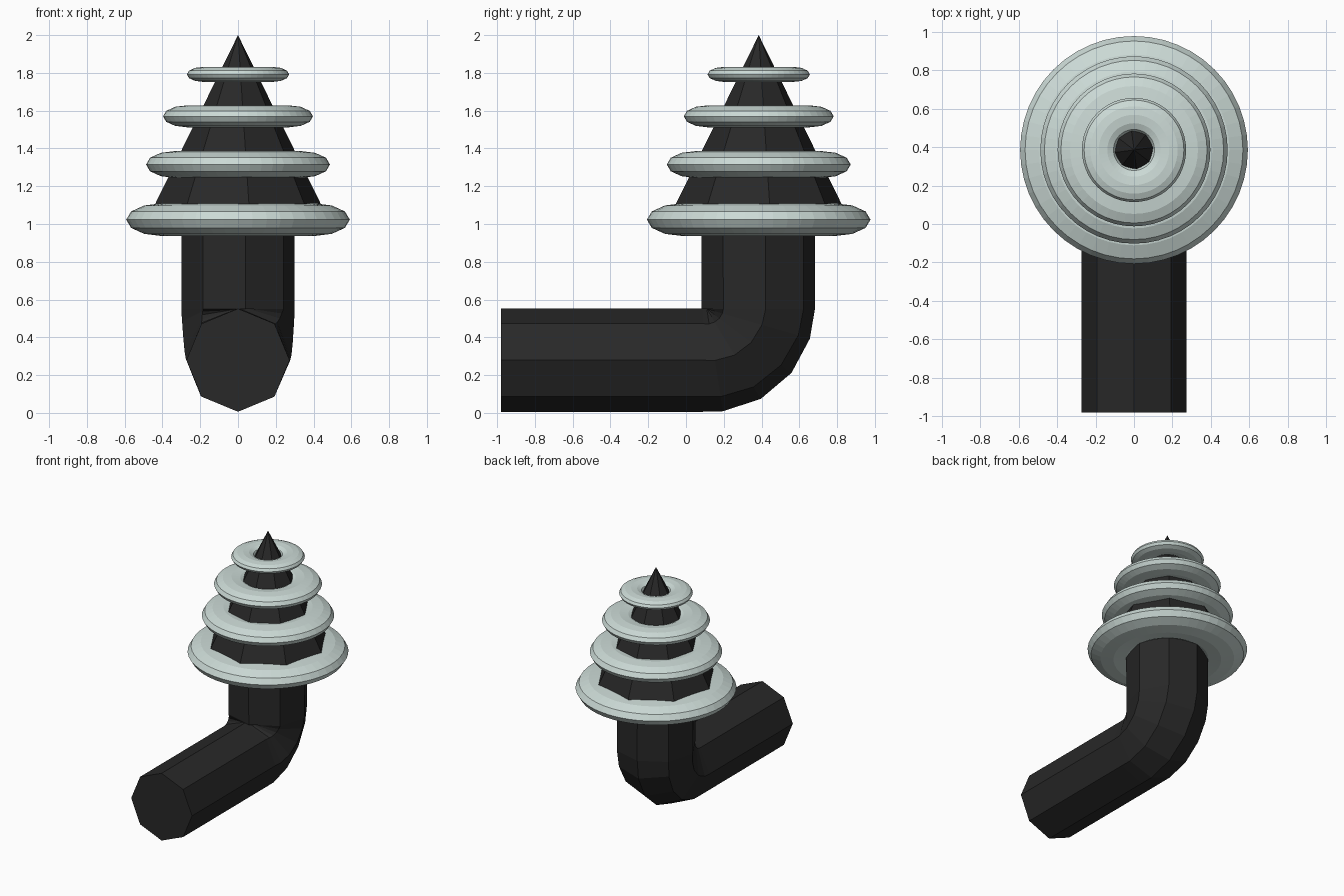
import bpy
import bmesh
from math import sin, cos, pi, radians
from mathutils import Vector, Matrix

cube = bpy.data.objects.get("Cube")
if cube:
    bpy.data.objects.remove(cube)

AXIS_Y = 0.385
SIDES = 8
TWIST = radians(7.5)


def material(name, colour):
    mat = bpy.data.materials.new(name)
    mat.use_nodes = True
    mat.diffuse_color = (*colour, 1)
    bsdf = mat.node_tree.nodes["Principled BSDF"]
    bsdf.inputs["Base Color"].default_value = (*colour, 1)
    bsdf.inputs["Roughness"].default_value = 0.7
    return mat


def finish(bm, name, mat):
    bmesh.ops.recalc_face_normals(bm, faces=bm.faces)
    mesh = bpy.data.meshes.new(name)
    bm.to_mesh(mesh)
    bm.free()
    mesh.materials.append(mat)
    obj = bpy.data.objects.new(name, mesh)
    bpy.context.collection.objects.link(obj)
    return obj


def loft(bm, loops, cap_ends=True):
    for a, b in zip(loops, loops[1:]):
        n = len(a)
        for i in range(n):
            j = (i + 1) % n
            bm.faces.new((a[i], a[j], b[j], b[i]))
    if cap_ends:
        bm.faces.new(loops[0])
        bm.faces.new(loops[-1])


black = material("matte black", (0.021, 0.021, 0.021))
pale = material("pale grey green", (0.60, 0.70, 0.67))

# Bent pipe: straight run, elbow with a slight twist and widening, upright run
BEND = Vector((0, 0.11, 0.55))
BEND_RADIUS = 0.272


def pipe_ring(bm, centre, angle, t):
    radius = 0.273 + 0.03 * t
    inward = Vector((0, -sin(angle), cos(angle)))
    ring = []
    for i in range(SIDES):
        a = 2 * pi * i / SIDES - TWIST * t
        offset = Vector((radius * cos(a), 0, 0)) + inward * radius * sin(a)
        ring.append(bm.verts.new(centre + offset))
    return ring


bm = bmesh.new()
rings = [pipe_ring(bm, Vector((0, y, 0.279)), 0, 0) for y in (-0.98, 0.09)]
for degrees in (9, 31, 53, 74, 90):
    angle = radians(degrees)
    centre = BEND + BEND_RADIUS * Vector((0, sin(angle), -cos(angle)))
    rings.append(pipe_ring(bm, centre, angle, degrees / 90))
rings.append(pipe_ring(bm, Vector((0, AXIS_Y - 0.004, 1.04)), pi / 2, 1))
loft(bm, rings)
finish(bm, "bent_pipe", black)

# Faceted spike
bm = bmesh.new()
bmesh.ops.create_cone(
    bm, cap_ends=True, segments=SIDES, radius1=0.48, radius2=0, depth=0.97,
    matrix=Matrix.Translation((0, AXIS_Y, 1.515)) @ Matrix.Rotation(TWIST, 4, "Z"))
finish(bm, "spike", black)


# Flattened rings around the spike
def flat_ring(name, z, outer, segments=48, minor=12):
    major, width, height = outer * 0.675, outer * 0.325, outer * 0.147
    bm = bmesh.new()
    loops = []
    for i in range(segments):
        a = 2 * pi * i / segments
        loop = []
        for j in range(minor):
            b = 2 * pi * j / minor
            r = major + width * cos(b)
            loop.append(bm.verts.new((r * cos(a), AXIS_Y + r * sin(a), z + height * sin(b))))
        loops.append(loop)
    loft(bm, loops + loops[:1], cap_ends=False)
    finish(bm, name, pale)


for name, z, outer in (("bottom_ring", 1.023, 0.592), ("lower_ring", 1.315, 0.487),
                       ("upper_ring", 1.57, 0.397), ("top_ring", 1.792, 0.271)):
    flat_ring(name, z, outer)
